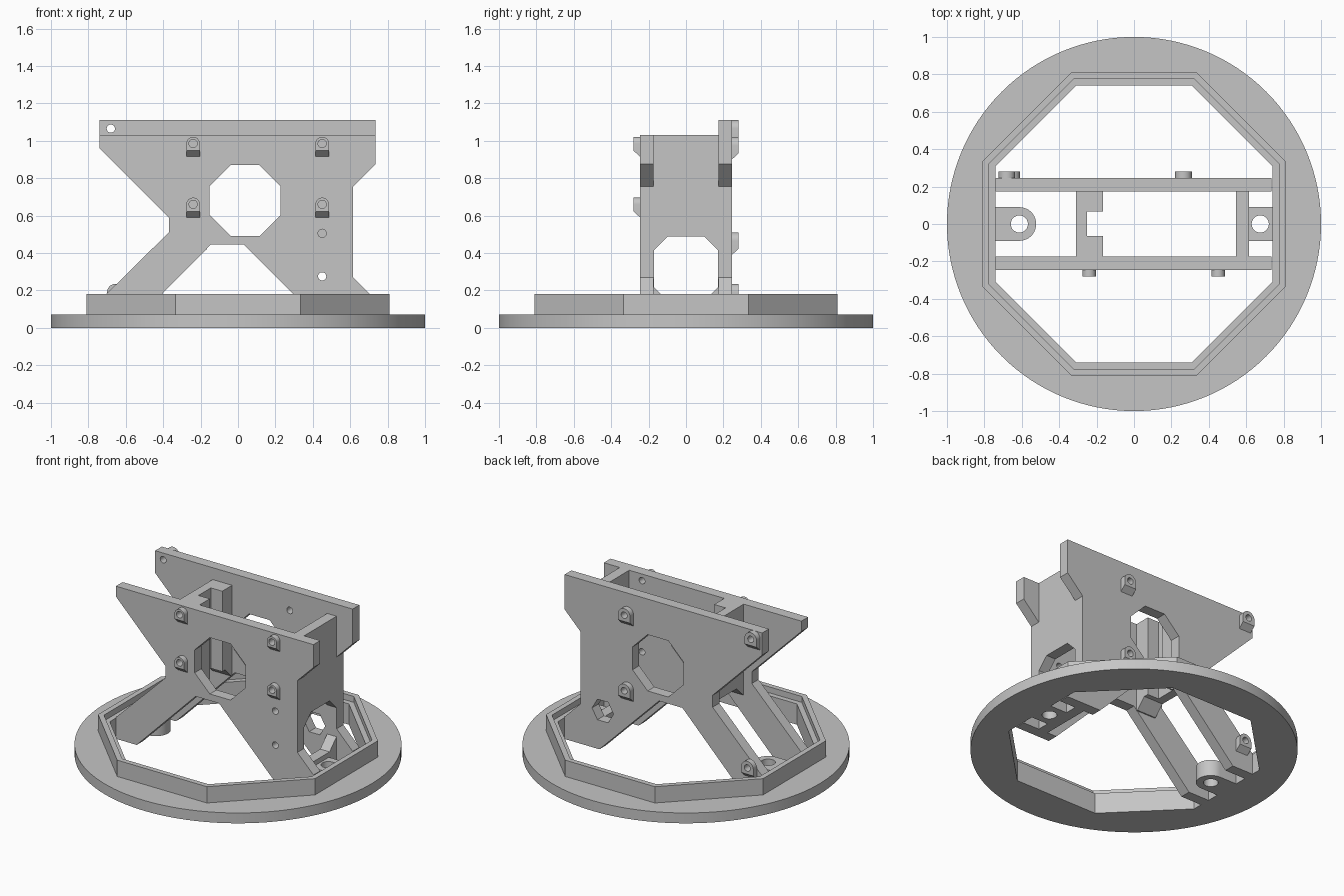
import bpy, bmesh
from math import sin, cos, pi, radians
from mathutils import Vector

cube = bpy.data.objects.get("Cube")
if cube:
    bpy.data.objects.remove(cube)

grey = bpy.data.materials.new("plain_grey")
grey.use_nodes = True
grey.diffuse_color = (0.56, 0.56, 0.56, 1)
grey.node_tree.nodes["Principled BSDF"].inputs["Base Color"].default_value = (0.56, 0.56, 0.56, 1)

# Maps (profile u, profile v, depth) to model space for each extrusion axis
AXES = {
    "x": lambda u, v, d: (d, u, v),
    "y": lambda u, v, d: (u, d, v),
    "z": lambda u, v, d: (u, v, d),
}


def prism(name, outline, axis, low, high):
    """Extrude a 2D outline along an axis."""
    bm = bmesh.new()
    rings = [[bm.verts.new(AXES[axis](u, v, d)) for u, v in outline] for d in (low, high)]
    bm.faces.new(rings[0])
    bm.faces.new(rings[1])
    n = len(outline)
    for i in range(n):
        j = (i + 1) % n
        bm.faces.new((rings[0][i], rings[0][j], rings[1][j], rings[1][i]))
    bmesh.ops.recalc_face_normals(bm, faces=bm.faces)
    mesh = bpy.data.meshes.new(name)
    bm.to_mesh(mesh)
    bm.free()
    mesh.materials.append(grey)
    obj = bpy.data.objects.new(name, mesh)
    bpy.context.collection.objects.link(obj)
    return obj


def arc(u, v, r, start=0, end=360, steps=32):
    return [(u + r * cos(radians(start + (end - start) * i / steps)),
             v + r * sin(radians(start + (end - start) * i / steps))) for i in range(steps + 1)]


def circle(u, v, r, sides=32):
    return arc(u, v, r, steps=sides)[:-1]


def octagon(u, v, half, flat):
    """Octagon with given half width and half length of its straight sides."""
    q = [(half, flat), (flat, half), (-flat, half), (-half, flat)]
    return [(u + a, v + b) for a, b in q] + [(u - a, v - b) for a, b in q]


def rect(u0, u1, v0, v1):
    return [(u0, v0), (u1, v0), (u1, v1), (u0, v1)]


def cut(obj, *cutters):
    """Subtract the cutters, bake the result and discard the cutters."""
    for c in cutters:
        c.hide_render = True
        mod = obj.modifiers.new("cut", "BOOLEAN")
        mod.operation = "DIFFERENCE"
        mod.solver = "EXACT"
        mod.object = c
    deps = bpy.context.evaluated_depsgraph_get()
    deps.update()
    baked = bpy.data.meshes.new_from_object(obj.evaluated_get(deps))
    obj.modifiers.clear()
    obj.data = baked
    for c in cutters:
        bpy.data.objects.remove(c)
    return obj


def hole(u, v, r, axis, low, high, sides=24):
    return prism("hole_cutter", circle(u, v, r, sides), axis, low, high)


# Base disc with an octagonal opening
disc = prism("base_disc", circle(0, 0, 1, 128), "z", 0, 0.07)
cut(disc, prism("opening", octagon(0, 0, 0.74, 0.31), "z", -0.1, 0.3))

# Octagonal rim with an inner ledge
rim = prism("octagon_rim", octagon(0, 0, 0.81, 0.335), "z", 0.065, 0.18)
cut(rim, prism("opening", octagon(0, 0, 0.74, 0.31), "z", -0.1, 0.3),
    prism("ledge", octagon(0, 0, 0.775, 0.322), "z", 0.14, 0.3))

# Side plates
front_lugs = [(x, z) for x in (-0.24, 0.45) for z in (0.985, 0.66)]
back_lugs = [(-0.68, 1.065), (0.265, 0.975), (0.265, 0.465), (-0.655, 0.19)]


def plate_outline(top):
    return [(-0.74, top), (-0.74, 0.96), (-0.37, 0.59), (-0.37, 0.51), (-0.74, 0.145),
            (-0.74, 0), (-0.585, 0), (-0.145, 0.445), (0.03, 0.445), (0.475, 0),
            (0.735, 0), (0.735, 0.15), (0.615, 0.27), (0.615, 0.755),
            (0.735, 0.875), (0.735, top)]


def side_plate(name, top, y0, y1, holes):
    plate = prism(name, plate_outline(top), "y", y0, y1)
    window = prism("window", octagon(0.038, 0.68, 0.19, 0.077), "y", y0 - 0.1, y1 + 0.1)
    return cut(plate, window, *[hole(x, z, 0.022, "y", y0 - 0.1, y1 + 0.1) for x, z in holes])


side_plate("front_plate", 1.03, -0.245, -0.173, front_lugs + [(0.45, 0.505), (0.45, 0.275)])
back = side_plate("back_plate", 1.11, 0.173, 0.245, back_lugs)
cut(back, hole(0.45, 0.265, 0.08, "y", 0.1, 0.3, 6))


# Round-topped screw lugs with a sloped underside
def lug(name, x, z, r, face, outer, drop):
    outline = arc(x, z, r, 0, 180, 16) + [(x - r, z - drop), (x + r, z - drop)]
    obj = prism(name, outline, "y", face, outer)
    for v in obj.data.vertices:
        if v.co.z < z - drop + 0.001 and abs(v.co.y - outer) < 0.001:
            v.co.z += 0.033
    low, high = sorted((face, outer))
    return cut(obj, hole(x, z, 0.022, "y", low - 0.1, high + 0.1))


for x, z in front_lugs:
    lug("front_lug", x, z, 0.036, -0.245, -0.282, 0.07)
for x, z in back_lugs:
    lug("back_lug", x, z, 0.045, 0.245, 0.282, 0.075)


# Cross walls between the plates, arched by an octagonal tunnel
def tunnel():
    return prism("tunnel", octagon(0, 0.315, 0.172, 0.098), "x", -0.9, 0.9)


cut(prism("right_cross_wall", rect(-0.18, 0.18, 0, 1.03), "x", 0.545, 0.615), tunnel())
channel = [(-0.31, -0.175), (-0.165, -0.175), (-0.165, -0.065), (-0.25, -0.065),
           (-0.25, 0.068), (-0.165, 0.068), (-0.165, 0.175), (-0.31, 0.175)]
cut(prism("channel_cross_wall", channel, "z", 0.42, 1.03), tunnel())

# Mounting tabs with screw holes
left = [(-0.745, 0.09), (-0.745, -0.09)] + arc(-0.613, 0, 0.09, -90, 90, 24)
cut(prism("left_tab", left, "z", 0, 0.11), hole(-0.613, 0, 0.046, "z", -0.1, 0.3))
cut(prism("right_tab", rect(0.61, 0.745, -0.09, 0.09), "z", 0, 0.11),
    hole(0.675, 0, 0.046, "z", -0.1, 0.3))

# Smooth the round parts, keep edges sharp
bpy.ops.object.select_all(action="DESELECT")
for obj in bpy.context.collection.objects:
    if obj.type == "MESH" and obj.data.materials and obj.data.materials[0] == grey:
        obj.select_set(True)
        bpy.context.view_layer.objects.active = obj
bpy.ops.object.shade_smooth_by_angle(angle=radians(25))
